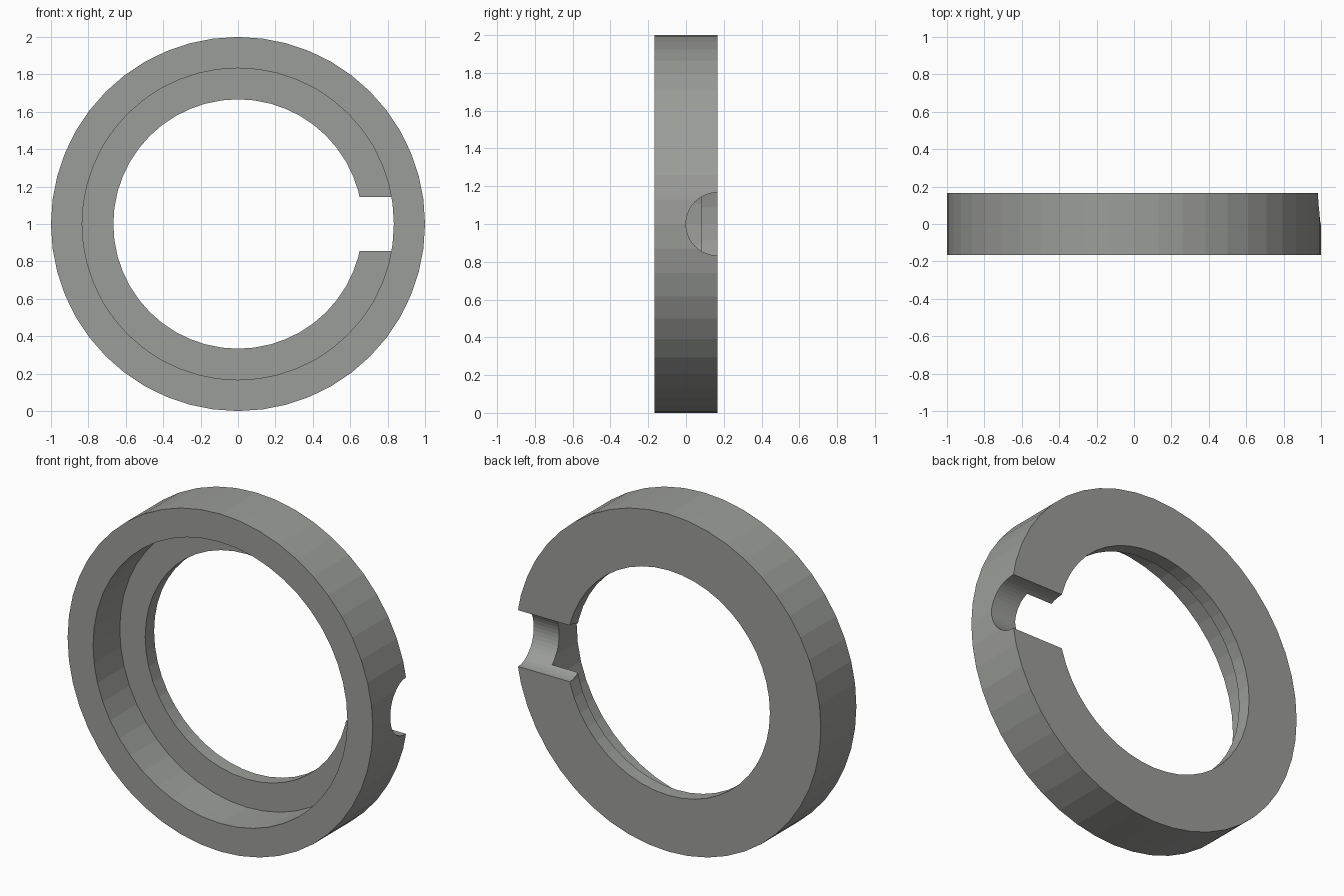
import bpy, bmesh, math

if "Cube" in bpy.data.objects:
    bpy.data.objects.remove(bpy.data.objects["Cube"])

SEG = 48
T = 1 / 6   # half the ring thickness, also the notch radius

mat = bpy.data.materials.new("light grey")
mat.diffuse_color = (0.33, 0.34, 0.32, 1)
mat.use_nodes = True
mat.node_tree.nodes["Principled BSDF"].inputs["Base Color"].default_value = mat.diffuse_color

# Ring: stepped profile (radius, y) revolved about the y axis
profile = [(1, -T), (1, T), (4 * T, T), (4 * T, T / 2), (5 * T, T / 2), (5 * T, -T)]
bm = bmesh.new()
loops = []
for i in range(SEG):
    a = 2 * math.pi * i / SEG
    loops.append([bm.verts.new((r * math.cos(a), y, 1 + r * math.sin(a))) for r, y in profile])
n = len(profile)
for i in range(SEG):
    p, q = loops[i], loops[(i + 1) % SEG]
    for j in range(n):
        k = (j + 1) % n
        bm.faces.new((p[j], p[k], q[k], q[j]))
bmesh.ops.recalc_face_normals(bm, faces=bm.faces)
mesh = bpy.data.meshes.new("ring")
bm.to_mesh(mesh)
bm.free()
mesh.materials.append(mat)
ring = bpy.data.objects.new("ring", mesh)
bpy.context.collection.objects.link(ring)

# Round notch across the back edge on the right side
bpy.ops.mesh.primitive_cylinder_add(vertices=SEG, radius=T, depth=0.8,
                                    location=(0.85, T, 1), rotation=(0, math.pi / 2, 0))
cutter = bpy.context.object
cutter.name = "notch_cutter"
cutter.data.materials.append(mat)
cutter.hide_render = True

mod = ring.modifiers.new("notch", 'BOOLEAN')
mod.operation = 'DIFFERENCE'
mod.solver = 'EXACT'
mod.object = cutter
bpy.context.view_layer.objects.active = ring
bpy.ops.object.modifier_apply(modifier="notch")
bpy.data.objects.remove(cutter, do_unlink=True)
